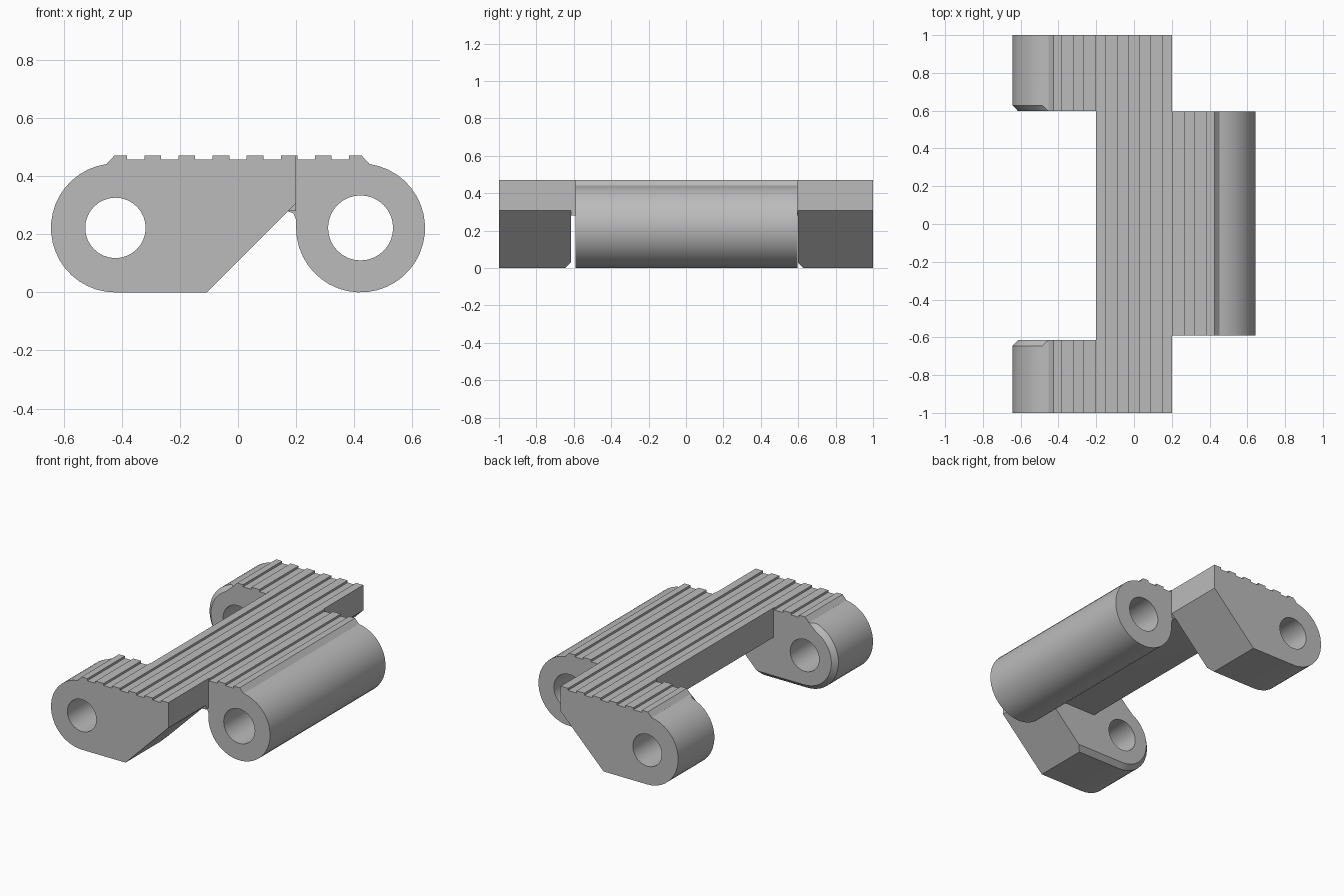
import bpy, bmesh
from math import cos, sin, radians

if "Cube" in bpy.data.objects:
    bpy.data.objects.remove(bpy.data.objects["Cube"])

TOP, GROOVE, R = 0.472, 0.458, 0.222      # heights and end radius
LEFT, RIGHT = (-0.422, R), (0.422, R)     # pin centres in x, z
ARM_FRONT, ARM_BACK = -0.615, 0.598       # inner ends of the two arms


def arc(centre, r, a0, a1, n):
    angles = [radians(a0 + (a1 - a0) * i / n) for i in range(n + 1)]
    return [(centre[0] + r * cos(a), centre[1] + r * sin(a)) for a in angles]


def grooved_top(x0, x1):
    """Ridged tread line from x0 to x1."""
    pts = [(x0, TOP)]
    for k in range(-3, 4):
        a, b = k * 0.1175 - 0.03, k * 0.1175 + 0.03
        if x0 < a and b < x1:
            pts += [(a, TOP), (a, GROOVE), (b, GROOVE), (b, TOP)]
    return pts + [(x1, TOP)]


def loft(name, sections):
    """Solid through (y, outline) sections with equal point counts."""
    bm = bmesh.new()
    rings = [[bm.verts.new((x, y, z)) for x, z in pts] for y, pts in sections]
    n = len(rings[0])
    sides = []
    for r0, r1, s0, s1 in zip(rings, rings[1:], sections, sections[1:]):
        for i in range(n):
            j = (i + 1) % n
            f = bm.faces.new((r0[i], r0[j], r1[j], r1[i]))
            if s0[1] != s1[1]:
                sides.append(f)
    bm.faces.new(rings[0])
    bm.faces.new(rings[-1])
    bmesh.ops.triangulate(bm, faces=sides)
    bmesh.ops.recalc_face_normals(bm, faces=bm.faces[:])
    mesh = bpy.data.meshes.new(name)
    bm.to_mesh(mesh)
    bm.free()
    obj = bpy.data.objects.new(name, mesh)
    bpy.context.collection.objects.link(obj)
    return obj


def combine(target, other, operation):
    mod = target.modifiers.new(operation.lower(), 'BOOLEAN')
    mod.operation, mod.solver, mod.object = operation, 'EXACT', other
    bpy.context.view_layer.objects.active = target
    bpy.ops.object.modifier_apply(modifier=mod.name)
    bpy.data.objects.remove(other)


# Arms: rounded at the pin end, sloped below, chamfered on the inner end
N = 20
tread = grooved_top(-0.425, 0.2)[::-1]
outer_arc = arc(LEFT, R, 98, 270, N)
inner_arc = outer_arc[:1] + arc(LEFT, R - 0.03, 116, 270, N - 1)
arm = tread + outer_arc + [(-0.108, 0), (0.2, 0.308)]
arm_end = tread + inner_arc + [(-0.078, 0.03), (0.2, 0.308)]
arm_front = loft("arm_front", [(-1, arm), (ARM_FRONT - 0.03, arm), (ARM_FRONT, arm_end)])
arm_back = loft("arm_back", [(1, arm), (ARM_BACK + 0.03, arm), (ARM_BACK, arm_end)])

# Bridge: flat ridged bar between the arms
bar = grooved_top(-0.2, 0.2) + [(0.2, 0.28), (-0.2, 0.28)]
body = loft("track_link_body", [(ARM_FRONT, bar), (ARM_BACK, bar)])

# Barrel: long hinge sleeve with a fillet under the bridge
sleeve = (grooved_top(0.17, 0.425) + arc(RIGHT, R, 82, -180, 30)
          + [(0.2, 0.25), (0.191, 0.272), (0.17, 0.28)])
barrel = loft("barrel", [(-0.59, sleeve), (0.595, sleeve)])

for part in (barrel, arm_front, arm_back):
    combine(body, part, 'UNION')

# Pin holes
for centre, r in ((LEFT, 0.104), (RIGHT, 0.112)):
    ring = arc(centre, r, 0, 360, 32)[:-1]
    cutter = loft("pin_hole_cutter", [(-1.2, ring), (1.2, ring)])
    cutter.hide_render = True
    combine(body, cutter, 'DIFFERENCE')

# Grey metal
metal = bpy.data.materials.new("grey_metal")
metal.diffuse_color = (0.5, 0.5, 0.5, 1)
metal.use_nodes = True
metal.node_tree.nodes["Principled BSDF"].inputs["Base Color"].default_value = metal.diffuse_color
body.data.materials.clear()
body.data.materials.append(metal)
for p in body.data.polygons:
    p.material_index = 0

bpy.ops.object.select_all(action='DESELECT')
body.select_set(True)
bpy.context.view_layer.objects.active = body
bpy.ops.object.shade_smooth_by_angle(angle=radians(25))
